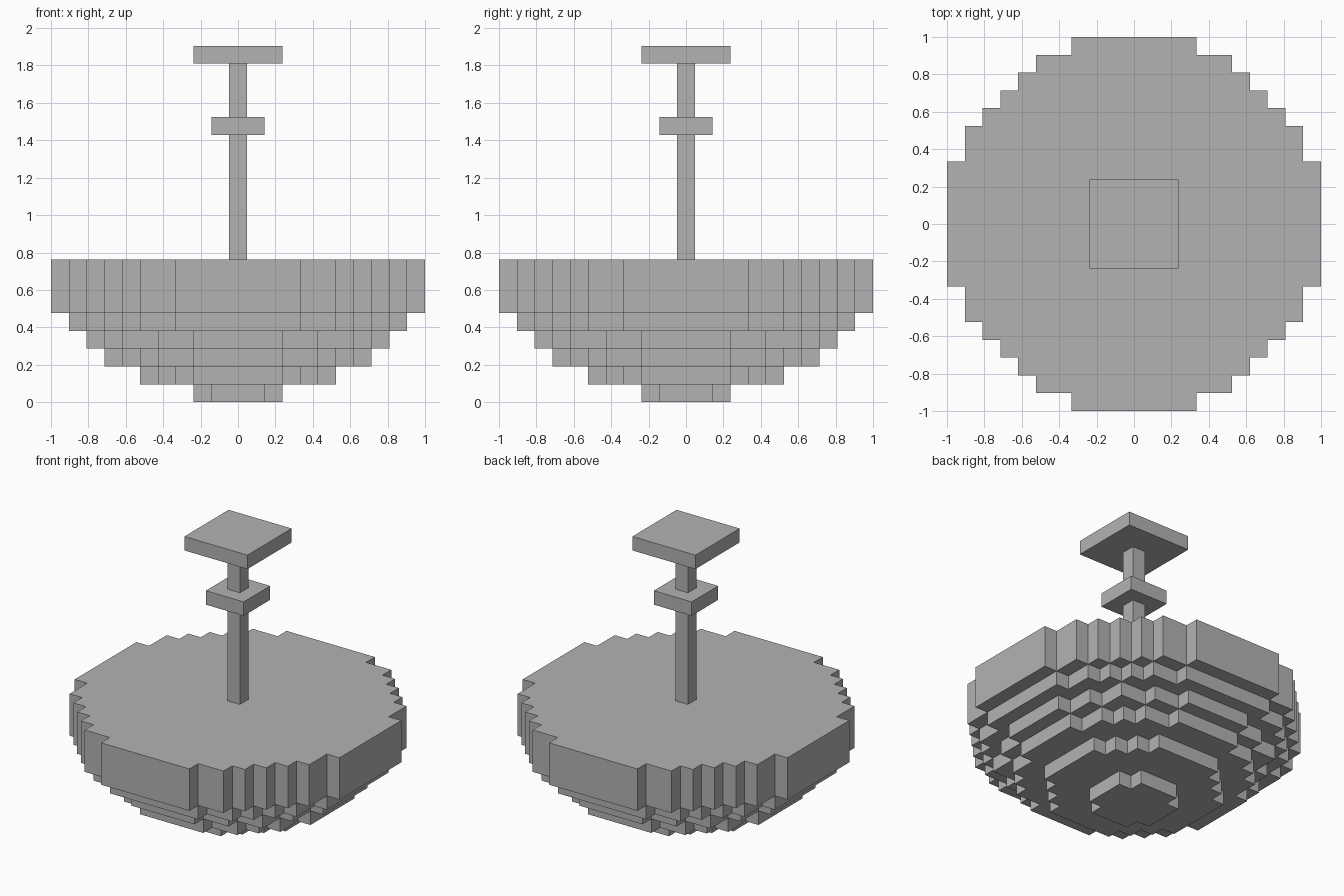
import bpy
import bmesh
import math

U = 2 / 21  # edge length of one block

cube = bpy.data.objects.get("Cube")
if cube:
    bpy.data.objects.remove(cube, do_unlink=True)

grey = bpy.data.materials.new("plain_grey")
grey.use_nodes = True
colour = (0.45, 0.45, 0.45, 1)
grey.diffuse_color = colour
grey.node_tree.nodes["Principled BSDF"].inputs["Base Color"].default_value = colour


def prism(name, outline, bottom, top):
    """Extrude a closed outline, given in blocks, between two heights."""
    mesh = bpy.data.meshes.new(name)
    bm = bmesh.new()
    base = bm.faces.new([bm.verts.new((x * U, y * U, bottom * U)) for x, y in outline])
    raised = bmesh.ops.extrude_face_region(bm, geom=[base], use_keep_orig=True)["geom"]
    verts = [v for v in raised if isinstance(v, bmesh.types.BMVert)]
    bmesh.ops.translate(bm, verts=verts, vec=(0, 0, (top - bottom) * U))
    bmesh.ops.recalc_face_normals(bm, faces=bm.faces)
    bm.to_mesh(mesh)
    bm.free()
    mesh.materials.append(grey)
    bpy.context.collection.objects.link(bpy.data.objects.new(name, mesh))


def square(half):
    return [(-half, -half), (half, -half), (half, half), (-half, half)]


def stepped_disc(half):
    """Outline of all blocks whose centres lie inside a circle."""
    n = int(half)
    right = []
    for y in range(-n, n + 1):
        w = int(math.sqrt(half * half - y * y)) + 0.5
        if right and right[-1][0] == w:
            right.pop()  # same width as the row below: lengthen the edge
        else:
            right.append((w, y - 0.5))
        right.append((w, y + 0.5))
    return right + [(-x, y) for x, y in reversed(right)]


# Bowl: stepped discs widening upward
bowl = [("foot", 2.5, 0, 1), ("lower", 5.5, 1, 2), ("middle", 7.5, 2, 3),
        ("upper", 8.5, 3, 4), ("shoulder", 9.5, 4, 5), ("rim", 10.5, 5, 8)]
for part, half, bottom, top in bowl:
    prism("bowl_" + part, stepped_disc(half), bottom, top)

# Stem with a collar and a square cap
prism("stem_lower", square(0.5), 8, 15)
prism("stem_collar", square(1.5), 15, 16)
prism("stem_upper", square(0.5), 16, 19)
prism("ceiling_plate", square(2.5), 19, 20)
